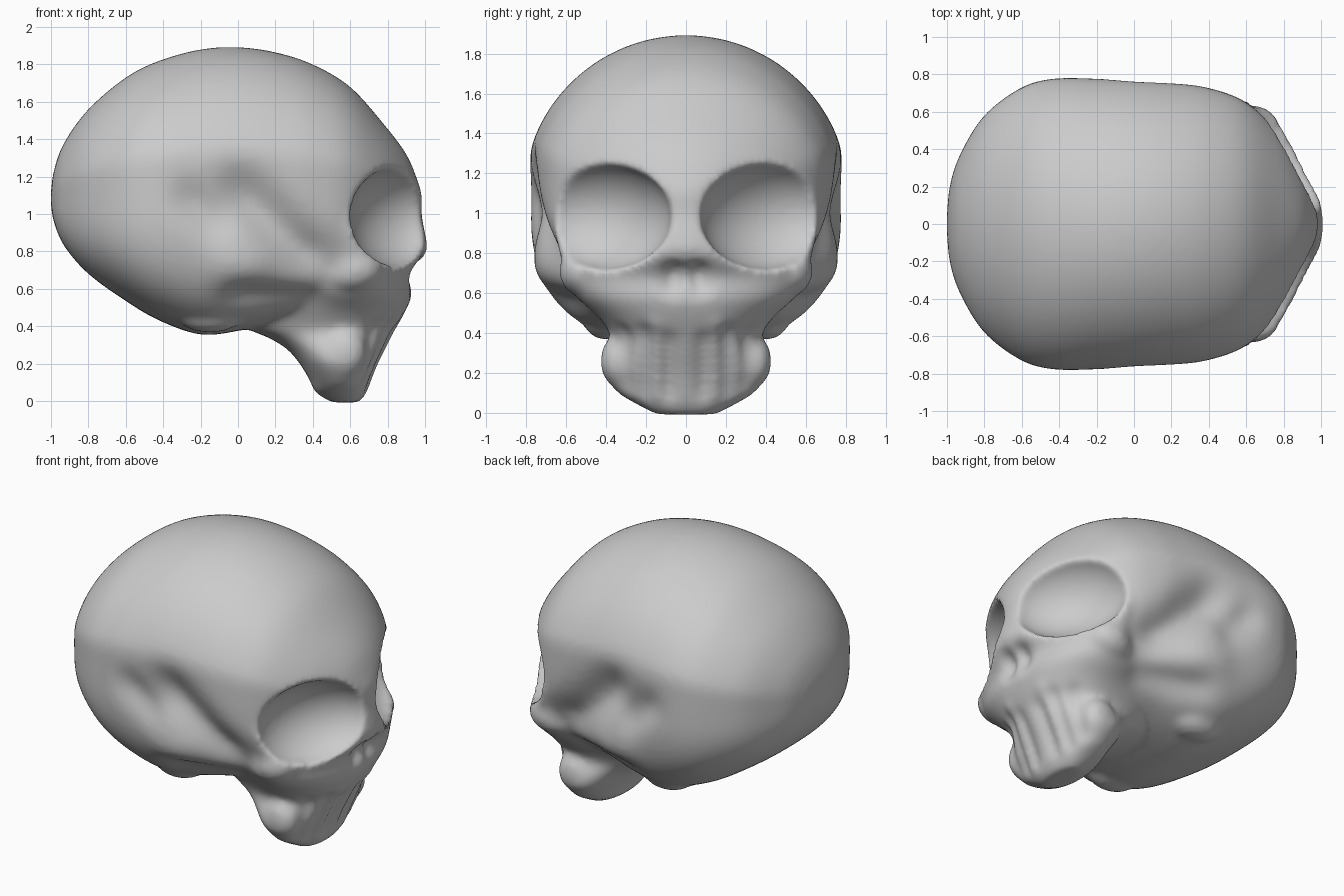
import bpy
import bmesh
from math import cos, sin, pi, exp, sqrt
from mathutils import Matrix, Vector

VOXEL = 0.018

cube = bpy.data.objects.get("Cube")
if cube:
    bpy.data.objects.remove(cube, do_unlink=True)


def smooth_stations(rows, steps=5):
    """Catmull-Rom interpolation of the section measurements."""
    out = []
    for i in range(len(rows) - 1):
        quad = [rows[max(i - 1, 0)], rows[i], rows[i + 1], rows[min(i + 2, len(rows) - 1)]]
        for k in range(steps):
            t = k / steps
            out.append([b + 0.5 * t * (c - a + t * (2 * a - 5 * b + 4 * c - d
                        + t * (3 * (b - c) + d - a))) for a, b, c, d in zip(*quad)])
    return out + [list(rows[-1])]


def power(value, n):
    """Superellipse coordinate that keeps its sign."""
    return abs(value) ** (2 / n) * (1 if value >= 0 else -1)


def loft(bm, rings):
    loops = [[bm.verts.new(p) for p in ring] for ring in rings]
    for a, b in zip(loops, loops[1:]):
        for i in range(len(a)):
            j = (i + 1) % len(a)
            bm.faces.new((a[i], a[j], b[j], b[i]))
    bm.faces.new(loops[0][::-1])
    bm.faces.new(loops[-1])


ANGLES = [2 * pi * i / 72 for i in range(72)]


def cranium_ring(row):
    """Round dome with flattened sides over a squarer base."""
    x, width, top, bottom = row
    mid, ring = 1.08, []
    for a in ANGLES:
        if sin(a) >= 0:
            y = max(-width, min(width, 1.05 * width * cos(a)))
            z = mid + (top - mid) * sin(a)
        else:
            y = width * power(cos(a), 2.8)
            z = mid + (mid - bottom) * power(sin(a), 2.8)
        ring.append((x, y, z))
    return ring


def face_ring(row):
    """Blunt at the teeth, more pointed toward the nose bridge."""
    z, mid, front, back, width = row
    n = min(2.2, max(1.7, 2.2 - (z - .5) * 1.6))
    ring = []
    for a in ANGLES:
        depth = front - mid if cos(a) >= 0 else mid - back
        ring.append((mid + depth * power(cos(a), n), width * power(sin(a), n), z))
    return ring


def ellipsoid(bm, center, radii):
    matrix = Matrix.Translation(center) @ Matrix.Diagonal((*radii, 1))
    bmesh.ops.create_uvsphere(bm, u_segments=32, v_segments=16, radius=1, matrix=matrix)


def bake(obj, smoothing):
    """Fuse the mesh into one even skin and relax it."""
    remesh = obj.modifiers.new("Fuse", "REMESH")
    remesh.mode = "VOXEL"
    remesh.voxel_size = VOXEL
    relax = obj.modifiers.new("Relax", "SMOOTH")
    relax.factor = 0.5
    relax.iterations = smoothing
    graph = bpy.context.evaluated_depsgraph_get()
    mesh = bpy.data.meshes.new_from_object(obj.evaluated_get(graph))
    obj.modifiers.clear()
    obj.data = mesh


def carve(mesh, center, radii, yaw):
    """Scoop a bowl on both sides, opening along its local x."""
    for side in (1, -1):
        frame = (Matrix.Translation((center[0], side * center[1], center[2]))
                 @ Matrix.Rotation(side * yaw, 4, "Z") @ Matrix.Diagonal((*radii, 1)))
        inverse = frame.inverted()
        for v in mesh.vertices:
            p = inverse @ v.co
            rim = p.y * p.y + p.z * p.z
            if rim < 1 and p.x > -(1 - rim) ** .65:
                p.x = -(1 - rim) ** .65
                v.co = frame @ p


def stroke(start, end, radius, strength, count=6):
    """A brush stroke as a row of soft dabs."""
    start, end = Vector(start), Vector(end)
    return [(start.lerp(end, i / (count - 1)), radius, strength) for i in range(count)]


def sculpt(mesh, dabs):
    """Apply mirrored soft dabs along the surface normal."""
    moves = []
    for v in mesh.vertices:
        p = Vector((v.co.x, abs(v.co.y), v.co.z))
        amount = sum(s * exp(-((p - c).length / r) ** 2) for c, r, s in dabs)
        moves.append(v.normal * amount)
    for v, move in zip(mesh.vertices, moves):
        v.co += move


bm = bmesh.new()

# Braincase: x, half width, top, bottom
cranium = [
    (-1.002, .02, 1.1, 1.06), (-.985, .2, 1.23, .96), (-.93, .37, 1.38, .83),
    (-.8, .58, 1.56, .68), (-.6, .73, 1.73, .535), (-.42, .778, 1.82, .43),
    (-.2, .78, 1.88, .355), (0, .775, 1.892, .375), (.2, .757, 1.865, .42),
    (.4, .727, 1.8, .46), (.6, .65, 1.68, .52), (.78, .48, 1.48, .62),
    (.9, .28, 1.32, .75), (.96, .13, 1.18, .9), (.985, .02, 1.1, 1.04)]
loft(bm, [cranium_ring(r) for r in smooth_stations(cranium)])

# Face and upper jaw: z, middle, front, back, half width
face = [
    (-.008, .58, .65, .5, .15), (.05, .56, .69, .41, .26), (.1, .56, .71, .39, .34),
    (.2, .55, .75, .33, .42), (.28, .53, .79, .26, .41), (.34, .53, .82, .16, .38),
    (.39, .53, .845, .05, .375), (.48, .55, .895, .02, .44), (.58, .58, .935, 0, .55),
    (.68, .6, .935, 0, .61), (.8, .58, 1.01, 0, .645), (.95, .55, .99, 0, .67),
    (1.1, .5, .965, 0, .64)]
loft(bm, [face_ring(r) for r in smooth_stations(face)])

# Cheekbones, rear tooth swellings and corners of the skull base
for side in (1, -1):
    ellipsoid(bm, (.6, side * .51, .71), (.18, .135, .13))
    ellipsoid(bm, (.57, side * .34, .26), (.12, .09, .13))
    ellipsoid(bm, (-.15, side * .39, .45), (.17, .12, .085))

bmesh.ops.recalc_face_normals(bm, faces=bm.faces)
mesh = bpy.data.meshes.new("skull")
bm.to_mesh(mesh)
bm.free()
skull = bpy.data.objects.new("skull", mesh)
bpy.context.scene.collection.objects.link(skull)
bake(skull, 8)

# Temple hollow with the shelf below it, and hollows behind the cheek
dabs = stroke((0, .77, 1.13), (.44, .7, .72), .14, -.05)
dabs += stroke((-.27, .77, 1.1), (-.1, .77, .93), .1, -.022, 4)
dabs += stroke((-.05, .76, .7), (.08, .75, .69), .11, .018, 2)
dabs += stroke((0, .66, .54), (.4, .55, .5), .1, -.022)

# Nose opening
dabs += stroke((.95, .055, .72), (.93, .07, .64), .06, -.022, 3)

# Grooves and ridges of the tooth roots
dabs += stroke((.7, .09, .1), (.835, .09, .36), .045, -.02)
dabs += stroke((.685, .2, .1), (.81, .2, .4), .045, -.02)
dabs += stroke((.66, .29, .14), (.74, .31, .4), .045, -.016)
dabs += stroke((.69, .145, .1), (.85, .15, .45), .04, .01)
sculpt(skull.data, dabs)

# Eye sockets
carve(skull.data, (.835, .395, .985), (.2, .37, .265), .55)
bake(skull, 6)

# Plain grey bone
bone = bpy.data.materials.new("grey_bone")
bone.use_nodes = True
grey = (.6, .6, .6, 1)
bone.diffuse_color = grey
bone.node_tree.nodes["Principled BSDF"].inputs["Base Color"].default_value = grey
skull.data.materials.clear()
skull.data.materials.append(bone)
for polygon in skull.data.polygons:
    polygon.material_index = 0
    polygon.use_smooth = True
